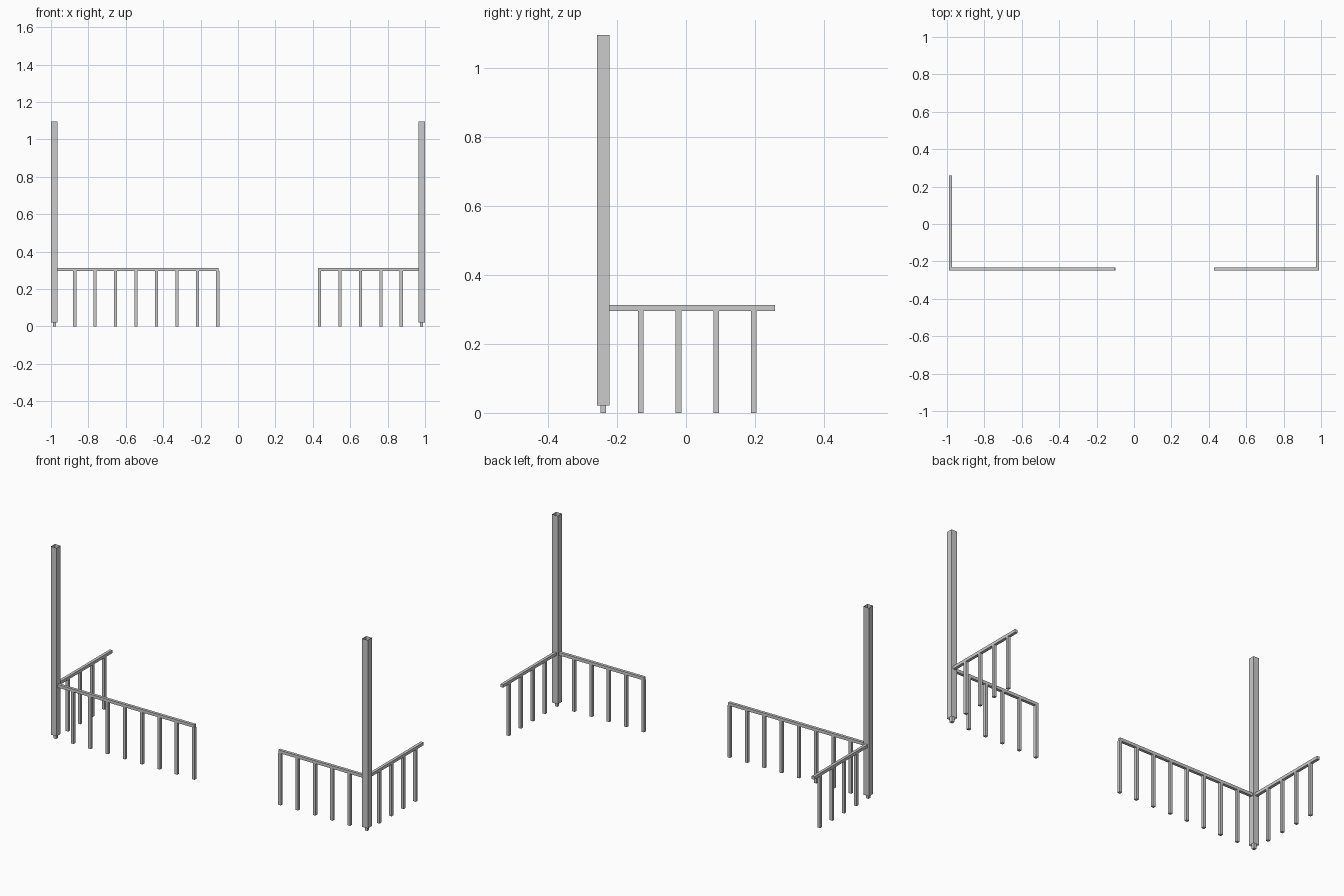
import bpy, bmesh
from mathutils import Vector

if "Cube" in bpy.data.objects:
    bpy.data.objects.remove(bpy.data.objects["Cube"])

T = 0.0165            # rail and baluster thickness
CX, CY = 0.982, -0.24  # post centre
PITCH = 0.1092        # baluster spacing
RAIL_Z = (0.296, 0.313)


def box(name, lo, hi, open_ends=False):
    """Box between two corners; open_ends drops the top and bottom faces."""
    lo, hi = Vector(lo), Vector(hi)
    bm = bmesh.new()
    bmesh.ops.create_cube(bm, size=1)
    for v in bm.verts:
        v.co = (lo + hi) / 2 + v.co * (hi - lo)
    if open_ends:
        bm.normal_update()
        caps = [f for f in bm.faces if abs(f.normal.z) > 0.9]
        bmesh.ops.delete(bm, geom=caps, context='FACES_ONLY')
    me = bpy.data.meshes.new(name)
    bm.to_mesh(me)
    bm.free()
    ob = bpy.data.objects.new(name, me)
    bpy.context.collection.objects.link(ob)
    return ob


def baluster(name, x, y):
    h = T / 2
    box(name, (x - h, y - h, 0), (x + h, y + h, RAIL_Z[0]))


h, p = T / 2, 0.018
for label, s, count, inner in (("left", -1, 9, -0.104), ("right", 1, 6, 0.428)):
    cx = s * CX
    # tall corner post, an open square tube
    box(label + "_post", (cx - p, CY - p, 0.021), (cx + p, CY + p, 1.095), True)
    # front rail, running from the corner to the entrance gap
    xs = sorted((cx + s * h, inner))
    box(label + "_front_rail", (xs[0], CY - h, RAIL_Z[0]), (xs[1], CY + h, RAIL_Z[1]))
    # side rail, running back from the corner
    box(label + "_side_rail", (cx - h, CY + h, RAIL_Z[0]), (cx + h, 0.258, RAIL_Z[1]))
    # balusters (the first stands inside the post)
    for i in range(count):
        baluster(f"{label}_front_baluster_{i}", cx - s * i * PITCH, CY)
    for i in range(1, 5):
        baluster(f"{label}_side_baluster_{i}", cx, CY + i * PITCH)
